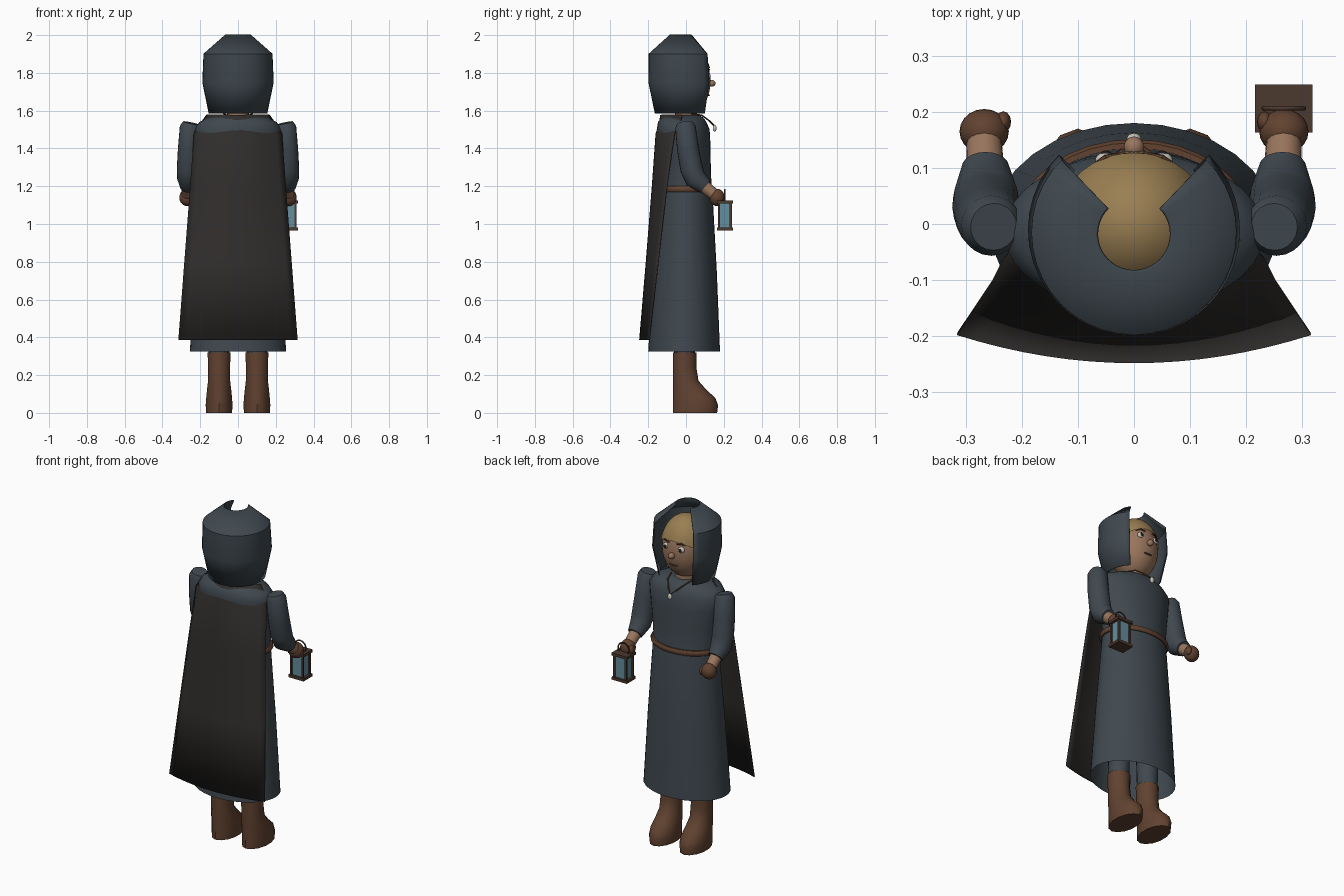
import bpy, bmesh
from math import sin, cos, pi, radians
from mathutils import Vector

if "Cube" in bpy.data.objects:
    bpy.data.objects.remove(bpy.data.objects["Cube"])


def material(name, r, g, b):
    m = bpy.data.materials.new(name)
    m.diffuse_color = (r, g, b, 1)
    m.use_nodes = True
    m.node_tree.nodes["Principled BSDF"].inputs["Base Color"].default_value = m.diffuse_color
    return m


CLOTH = material("blue_grey_cloth", .05, .065, .078)
DARK = material("dark_cloth", .03, .027, .025)
LEATHER = material("leather", .12, .055, .03)
SKIN = material("skin", .32, .18, .11)
HAIR = material("hair", .32, .21, .085)
METAL = material("dark_metal", .07, .04, .028)
GLASS = material("lantern_glass", .13, .27, .34)
WHITE = material("pale", .6, .57, .5)
BLACK = material("black", .012, .012, .015)


def finish(name, bm, mat, angle=40, thickness=0):
    bmesh.ops.recalc_face_normals(bm, faces=bm.faces)
    me = bpy.data.meshes.new(name)
    bm.to_mesh(me)
    bm.free()
    ob = bpy.data.objects.new(name, me)
    bpy.context.collection.objects.link(ob)
    me.materials.append(mat)
    if thickness:
        s = ob.modifiers.new("thickness", 'SOLIDIFY')
        s.thickness = thickness
        s.offset = 0
    bpy.ops.object.select_all(action='DESELECT')
    ob.select_set(True)
    bpy.context.view_layer.objects.active = ob
    bpy.ops.object.shade_smooth_by_angle(angle=radians(angle))
    return ob


def loft(name, rings, mat, closed=True, caps=(True, True), **kw):
    bm = bmesh.new()
    rows = [[bm.verts.new(p) for p in ring] for ring in rings]
    n = len(rows[0])
    for a, b in zip(rows, rows[1:]):
        for i in range(n if closed else n - 1):
            j = (i + 1) % n
            bm.faces.new((a[i], a[j], b[j], b[i]))
    if closed and caps[0]:
        bm.faces.new(rows[0])
    if closed and caps[1]:
        bm.faces.new(rows[-1])
    return finish(name, bm, mat, **kw)


def ellipse(cx, cy, z, rx, ry, n=32):
    return [(cx + rx * sin(2 * pi * i / n), cy + ry * cos(2 * pi * i / n), z) for i in range(n)]


def tube(name, path, radii, mat, n=16):
    pts = [Vector(p) for p in path]
    rings = []
    for i, p in enumerate(pts):
        t = (pts[min(i + 1, len(pts) - 1)] - pts[max(i - 1, 0)]).normalized()
        ref = Vector((0, 1, 0)) if abs(t.x) > .8 else Vector((1, 0, 0))
        u = (ref - t * ref.dot(t)).normalized()
        v = t.cross(u)
        rings.append([p + radii[i] * (u * cos(2 * pi * k / n) + v * sin(2 * pi * k / n)) for k in range(n)])
    return loft(name, rings, mat)


def ball(name, c, r, mat, seg=20, cut=None):
    bm = bmesh.new()
    bmesh.ops.create_uvsphere(bm, u_segments=seg, v_segments=seg // 2 + 2, radius=1)
    bmesh.ops.scale(bm, vec=r, verts=bm.verts)
    bmesh.ops.translate(bm, vec=c, verts=bm.verts)
    if cut:
        bmesh.ops.bisect_plane(bm, geom=bm.verts[:] + bm.edges[:] + bm.faces[:],
                               plane_co=cut[0], plane_no=cut[1], clear_inner=True)
    return finish(name, bm, mat)


def box(name, c, size, mat):
    bm = bmesh.new()
    bmesh.ops.create_cube(bm, size=1)
    bmesh.ops.scale(bm, vec=size, verts=bm.verts)
    bmesh.ops.translate(bm, vec=c, verts=bm.verts)
    return finish(name, bm, mat)


# Robe: skirt open at the hem, bodice closing at the neck (z, cy, rx, ry)
robe = [(.325, -.01, .255, .19), (.75, -.005, .227, .168), (1.17, 0, .195, .14), (1.2, 0, .193, .135),
        (1.32, -.003, .205, .134), (1.43, -.01, .222, .139), (1.5, -.015, .232, .14),
        (1.54, -.02, .205, .128), (1.565, -.02, .15, .11), (1.578, -.01, .07, .075)]
loft("robe", [ellipse(0, cy, z, rx, ry) for z, cy, rx, ry in robe], CLOTH, caps=(False, True))
loft("belt", [ellipse(0, 0, z, .202 + d, .145 + d) for z, d in
              ((1.17, 0), (1.178, .006), (1.192, .006), (1.2, 0))], LEATHER)

# Cape: curved sheet hanging behind (z, half width, y at middle, y at edge)
cape = [(1.578, .165, -.135, -.02), (1.53, .2, -.138, -.03), (1.48, .232, -.158, -.06),
        (1.2, .252, -.178, -.1), (.8, .283, -.21, -.147), (.385, .315, -.245, -.195)]
loft("cape", [[(w * k / 8, yc + (ye - yc) * (k / 8) ** 2, z) for k in range(-8, 9)]
              for z, w, yc, ye in cape], DARK, closed=False, thickness=.006)

# Hood: three quarters of a turned profile, open at the crown and the face
hood = [(1.585, -.01, .152), (1.75, -.01, .186), (1.9, -.015, .18), (2.0, -.018, .066)]
arc = [radians(45 + 270 * i / 30) for i in range(31)]
loft("hood", [[(r * sin(a), cy + r * cos(a), z) for a in arc] for z, cy, r in hood],
     CLOTH, closed=False, angle=30, thickness=.006)

# Head, hair and face
tube("neck", [(0, 0, 1.54), (0, 0, 1.64)], [.06, .058], SKIN)
ball("head", (0, 0, 1.755), (.13, .13, .175), SKIN, 32)
ball("hair", (0, 0, 1.757), (.138, .138, .185), HAIR, 32, ((0, .13, 1.83), (0, -.57, .82)))
ball("nose", (0, .137, 1.745), (.018, .019, .018), SKIN)
tube("mouth", [(-.025, .117, 1.685), (0, .121, 1.682), (.025, .117, 1.685)], [.003, .005, .003], LEATHER, 8)
for s, side in ((-1, "left"), (1, "right")):
    ball(side + "_eye", (s * .05, .114, 1.785), (.019, .014, .017), WHITE)
    ball(side + "_pupil", (s * .05, .124, 1.785), (.01, .007, .01), BLACK, 12)
    tube(side + "_brow", [(s * .025, .124, 1.815), (s * .05, .118, 1.822), (s * .075, .103, 1.813)],
         [.004, .006, .003], LEATHER, 8)

# Pendant on a cord
tube("cord", [(-.075, .03, 1.585), (-.06, .085, 1.575), (-.03, .125, 1.545), (0, .15, 1.52),
              (.03, .125, 1.545), (.06, .085, 1.575), (.075, .03, 1.585)], [.004] * 7, LEATHER, 8)
ball("pendant", (0, .152, 1.507), (.013, .01, .018), WHITE)

# Arms and legs, mirrored by sign
boot = [(0, .165, .07), (.04, .17, .073), (.08, .155, .07), (.12, .11, .066),
        (.17, .066, .06), (.24, .055, .059), (.32, .055, .063)]
for s, side in ((-1, "left"), (1, "right")):
    tube(side + "_sleeve", [(s * .25, -.005, 1.535), (s * .254, -.003, 1.515), (s * .26, .01, 1.4),
                            (s * .264, .03, 1.29), (s * .264, .05, 1.24), (s * .265, .102, 1.198)],
         [.042, .054, .058, .06, .058, .042], CLOTH, 20)
    tube(side + "_wrist", [(s * .265, .085, 1.208), (s * .267, .15, 1.155)], [.035, .031], SKIN)
    ball(side + "_hand", (s * .267, .165, 1.14), (.044, .04, .046), LEATHER)
    ball(side + "_thumb", (s * .233, .182, 1.14), (.014, .019, .026), LEATHER, 12)
    tube(side + "_leg", [(s * .1, -.008, .28), (s * .1, -.005, 1.0)], [.055, .075], CLOTH)
    loft(side + "_boot", [ellipse(s * .1, (f - .07) / 2, z, rx, (f + .07) / 2, 14) for z, f, rx in boot], LEATHER)

# Lantern held in the right hand
X, Y = .267, .206
box("lantern_base", (X, Y, .973), (.1, .083, .016), METAL)
box("lantern_top", (X, Y, 1.117), (.102, .085, .016), METAL)
box("lantern_glass", (X, Y, 1.045), (.07, .058, .13), GLASS)
for sx in (-1, 1):
    for sy in (-1, 1):
        box("lantern_post", (X + sx * .038, Y + sy * .031, 1.045), (.011, .011, .135), METAL)
bpy.ops.mesh.primitive_torus_add(location=(X, Y, 1.145), rotation=(pi / 2, 0, 0), major_radius=.036,
                                 minor_radius=.004, major_segments=24, minor_segments=8)
ring = bpy.context.object
ring.name = "lantern_handle"
ring.data.materials.append(METAL)
bpy.ops.object.shade_smooth()
